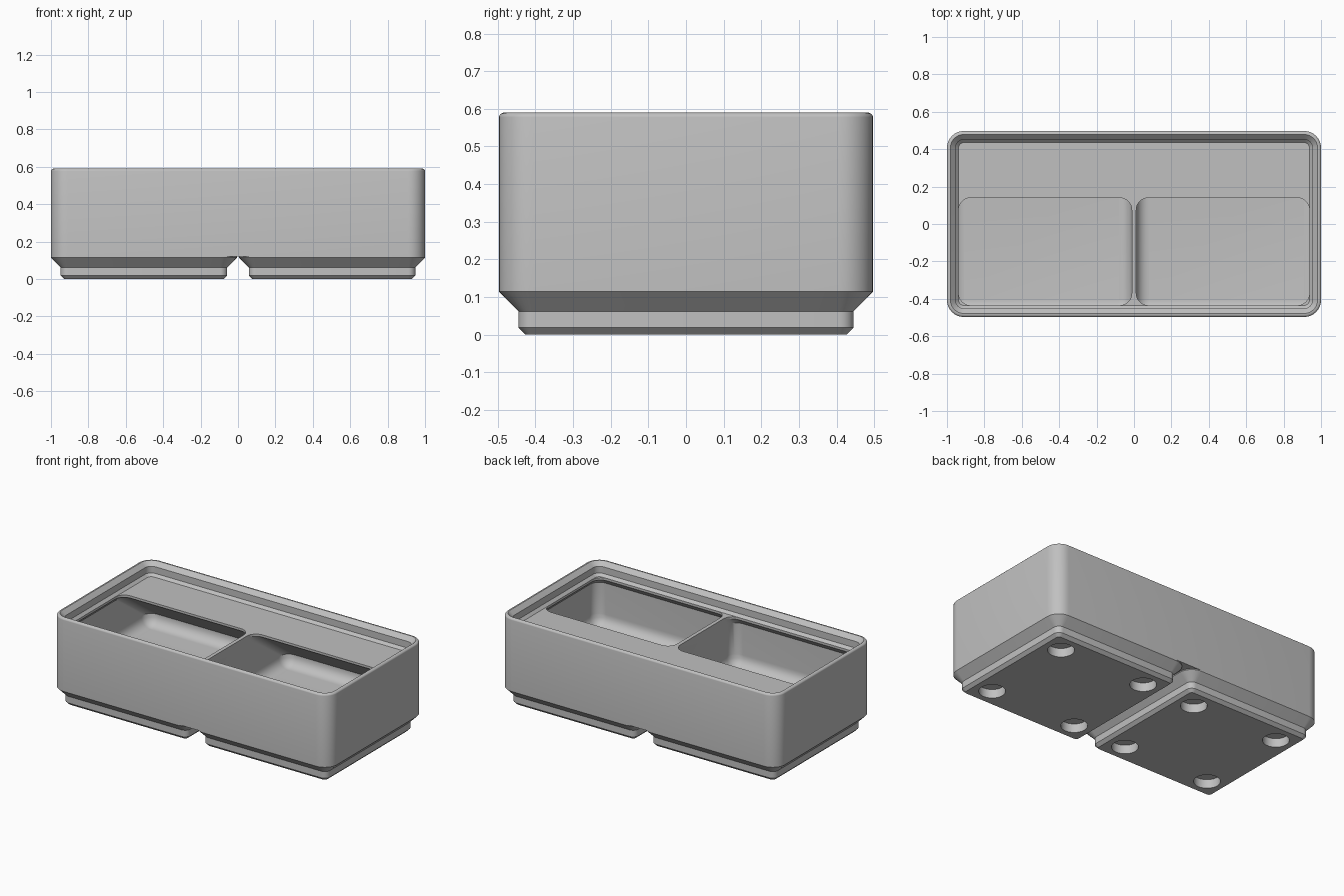
import bpy, bmesh
from math import pi, sin, cos, radians

cube = bpy.data.objects.get("Cube")
if cube:
    bpy.data.objects.remove(cube, do_unlink=True)

grey = bpy.data.materials.new("plain_grey")
grey.use_nodes = True
colour = (0.53, 0.53, 0.53, 1)
grey.diffuse_color = colour
grey.node_tree.nodes["Principled BSDF"].inputs["Base Color"].default_value = colour


def rounded_rect(x0, x1, y0, y1, r, steps=8):
    """Outline of a rounded rectangle, counter-clockwise."""
    corners = ((x1 - r, y1 - r), (x0 + r, y1 - r), (x0 + r, y0 + r), (x1 - r, y0 + r))
    points = []
    for i, (cx, cy) in enumerate(corners):
        for k in range(steps + 1):
            a = (i + k / steps) * pi / 2
            points.append((cx + r * cos(a), cy + r * sin(a)))
    return points


def loft(name, layers):
    """Solid through a stack of (z, outline) layers, bottom to top."""
    bm = bmesh.new()
    rings = [[bm.verts.new((x, y, z)) for x, y in outline] for z, outline in layers]
    for low, high in zip(rings, rings[1:]):
        for i in range(len(low)):
            j = (i + 1) % len(low)
            bm.faces.new((low[i], low[j], high[j], high[i]))
    bm.faces.new(rings[0][::-1])
    bm.faces.new(rings[-1])
    mesh = bpy.data.meshes.new(name)
    bm.to_mesh(mesh)
    bm.free()
    mesh.materials.append(grey)
    obj = bpy.data.objects.new(name, mesh)
    bpy.context.collection.objects.link(obj)
    return obj


def inset_stack(name, cx, hx, hy, radius, profile):
    """Loft from a profile of (z, inset) pairs around a rounded rectangle."""
    return loft(name, [(z, rounded_rect(cx - hx + d, cx + hx - d, -hy + d, hy - d, radius - d))
                       for z, d in profile])


def select(obj):
    bpy.ops.object.select_all(action='DESELECT')
    obj.select_set(True)
    bpy.context.view_layer.objects.active = obj


def cut(obj, cutter):
    cutter.hide_render = True
    select(obj)
    mod = obj.modifiers.new("cut", 'BOOLEAN')
    mod.operation = 'DIFFERENCE'
    mod.solver = 'EXACT'
    mod.object = cutter
    bpy.ops.object.modifier_apply(modifier=mod.name)
    bpy.data.objects.remove(cutter, do_unlink=True)


def smooth(obj):
    select(obj)
    bpy.ops.object.shade_smooth_by_angle(angle=radians(30))


HALF_X, HALF_Y, CORNER = 1.0, 0.497, 0.09
BODY_Z, SHELF, TOP = 0.12, 0.503, 0.59

# Bin body with a softened rim
body = inset_stack("bin_body", 0, HALF_X, HALF_Y, CORNER,
                   [(BODY_Z, 0), (TOP - 0.012, 0), (TOP - 0.008, 0.001),
                    (TOP - 0.003, 0.005), (TOP, 0.012)])

# Stacking lip recess
cut(body, inset_stack("lip_cutter", 0, HALF_X, HALF_Y, CORNER,
                      [(SHELF, 0.062), (0.52, 0.0455), (0.563, 0.0455),
                       (TOP, 0.0185), (TOP + 0.02, 0.0185)]))


def pocket_outline(side, outer, front, back, r, d=0):
    """Pocket section on one side of the divider."""
    xs = sorted((side * (0.012 + d), side * (outer - d)))
    return rounded_rect(xs[0], xs[1], front + d, back - d, r)


# Two pockets running under the sloped label shelf and the lip
FLOOR, FILLET, TIP, SLOPE = 0.172, 0.067, 0.488, 0.727
for side in (-1, 1):
    layers = []
    for k in range(7):
        a = k / 6 * pi / 2
        d = FILLET * (1 - sin(a))
        layers.append((FLOOR + FILLET * (1 - cos(a)),
                       pocket_outline(side, 0.977, -0.474, 0.474, FILLET - d + 0.004, d)))
    layers += [
        (TIP - 0.334 * SLOPE, pocket_outline(side, 0.977, -0.474, 0.474, 0.067)),
        (TIP - 0.04, pocket_outline(side, 0.977, -0.474, 0.14 + 0.04 / SLOPE, 0.067)),
        (TIP, pocket_outline(side, 0.938, -0.435, 0.14, 0.065)),
        (SHELF + 0.01, pocket_outline(side, 0.938, -0.435, 0.14, 0.065)),
    ]
    cut(body, loft("pocket_cutter", layers))
smooth(body)

# Stepped feet with four round magnet holes each
for side, label in ((-1, "right"), (1, "left")):
    cx = side * 0.503
    foot = inset_stack(label + "_foot", cx, HALF_Y, HALF_Y, CORNER,
                       [(0, 0.0707), (0.019, 0.0515), (0.062, 0.0515),
                        (0.114, 0), (BODY_Z, 0)])
    for sx in (-1, 1):
        for sy in (-1, 1):
            bpy.ops.mesh.primitive_cylinder_add(
                vertices=40, radius=0.078, depth=0.114,
                location=(cx + sx * 0.311, sy * 0.311, 0))
            cut(foot, bpy.context.object)
    smooth(foot)
